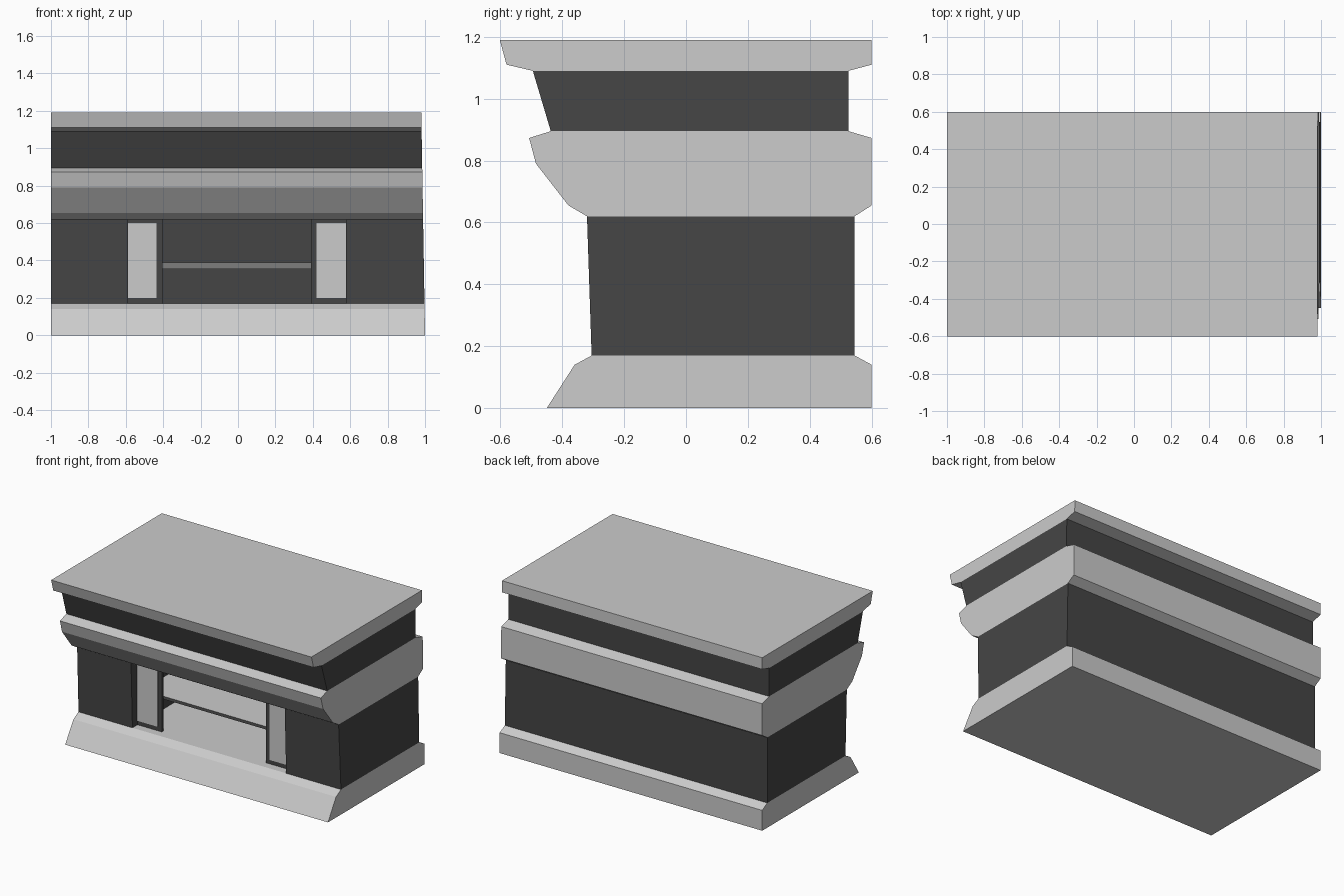
import bpy, bmesh

if "Cube" in bpy.data.objects:
    bpy.data.objects.remove(bpy.data.objects["Cube"])

dark = bpy.data.materials.new("dark_panel")
dark.diffuse_color = (0.06, 0.06, 0.06, 1)
dark.use_nodes = True
dark.node_tree.nodes["Principled BSDF"].inputs["Base Color"].default_value = dark.diffuse_color

END_LEAN = 0.0168  # right end leans inward with height


def extrude(name, profile, x0, x1=None, mat=None):
    """Run a (y, z) profile along x; x1=None stops at the leaning right end."""
    bm = bmesh.new()
    rows = []
    for x in (x0, x1):
        rows.append([bm.verts.new((1 - END_LEAN * z if x is None else x, y, z))
                     for y, z in profile])
    a, b = rows
    n = len(profile)
    bm.faces.new(a)
    bm.faces.new(b[::-1])
    for i in range(n):
        j = (i + 1) % n
        bm.faces.new((a[i], b[i], b[j], a[j]))
    bmesh.ops.recalc_face_normals(bm, faces=bm.faces)
    me = bpy.data.meshes.new(name)
    bm.to_mesh(me)
    bm.free()
    ob = bpy.data.objects.new(name, me)
    bpy.context.collection.objects.link(ob)
    if mat:
        me.materials.append(mat)
    return ob


def rect(y0, y1, z0, z1):
    return [(y0, z0), (y1, z0), (y1, z1), (y0, z1)]


# Light mouldings over the full length
extrude("base_plinth", [(-.45, 0), (-.36, .14), (-.305, .17), (.545, .17),
                        (.60, .14), (.60, 0)], -1)
extrude("middle_band", [(-.32, .62), (-.38, .655), (-.485, .79), (-.507, .873),
                        (-.437, .895), (.525, .895), (.60, .873), (.60, .655),
                        (.545, .62)], -1)
extrude("counter_top", [(-.495, 1.09), (-.58, 1.11), (-.602, 1.19), (.60, 1.19),
                        (.60, 1.11), (.525, 1.09)], -1)

# Dark neck under the top
extrude("neck", [(-.437, .895), (-.495, 1.09), (.525, 1.09), (.525, .895)],
        -1, None, dark)

# Dark body: two side blocks and a back wall around the open recess
body = [(-.305, .17), (-.32, .62), (.545, .62), (.545, .17)]
extrude("body_left", body, -1, -.59, dark)
extrude("body_right", body, .58, None, dark)
extrude("body_back", rect(.52, .545, .17, .62), -.59, .58, dark)

# Narrow doors with light inset panels on each side of the opening
for side, d0, d1, p0, p1 in (("left", -.59, -.405, -.588, -.435),
                             ("right", .39, .58, .42, .578)):
    extrude("door_" + side, rect(-.25, -.23, .17, .62), d0, d1, dark)
    extrude("door_panel_" + side, rect(-.256, -.25, .20, .60), p0, p1)

# Shelf inside the recess
extrude("shelf", [(-.20, .39), (-.173, .355), (.52, .355), (.52, .39)], -.59, .58)
